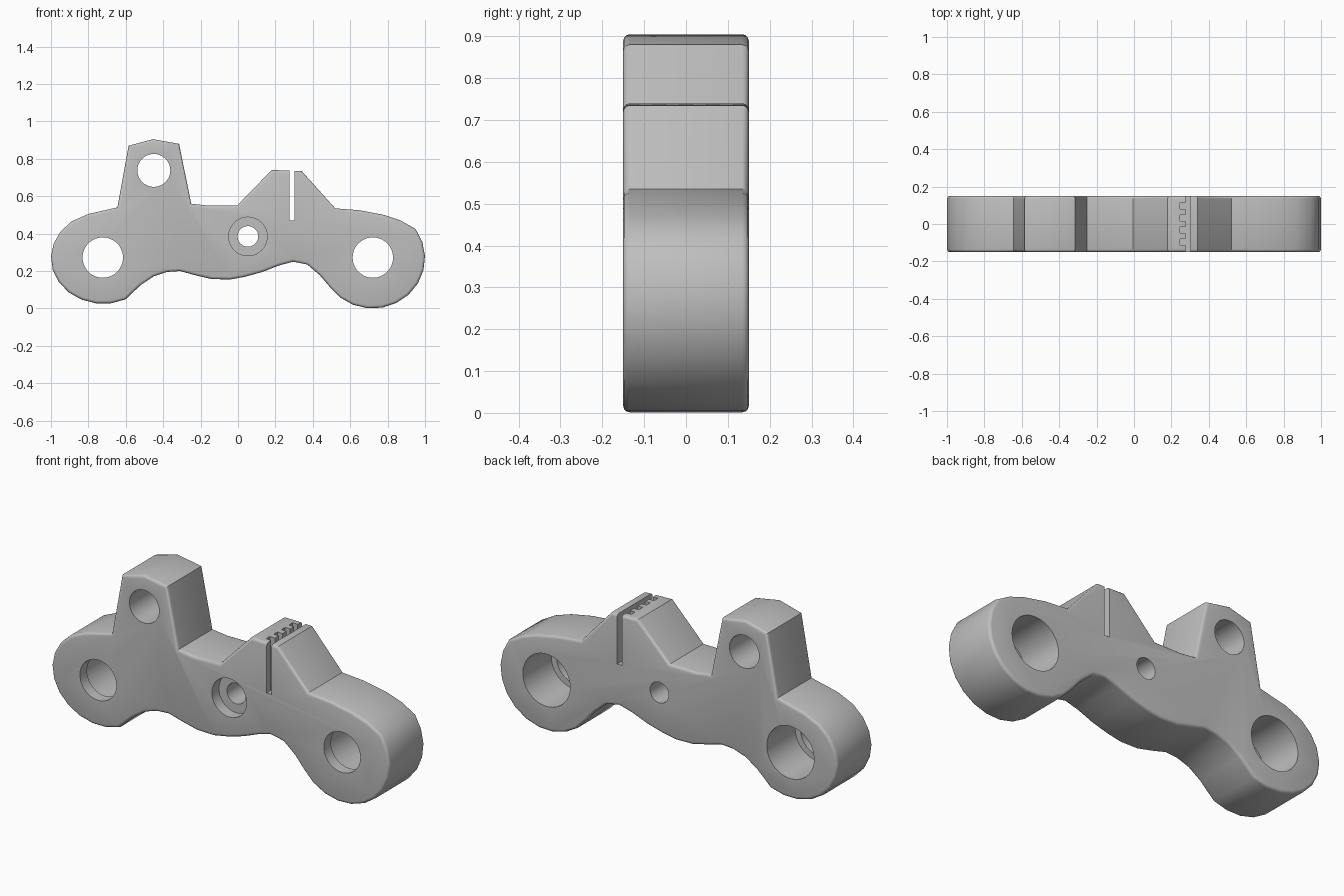
import bpy, bmesh
from math import sin, cos, radians, pi

default = bpy.data.objects.get("Cube")
if default:
    bpy.data.objects.remove(default, do_unlink=True)

HALF = 0.15          # half thickness of the plate
ROUND = 0.015        # rounding of the rims
LIP = 0.06           # depth of the front lips and of the centre recess
BORE_Z = 0.272

grey = bpy.data.materials.new("light_grey")
grey.use_nodes = True
colour = (0.52, 0.52, 0.52, 1)
grey.diffuse_color = colour
bsdf = next(n for n in grey.node_tree.nodes if n.type == "BSDF_PRINCIPLED")
bsdf.inputs["Base Color"].default_value = colour
bsdf.inputs["Roughness"].default_value = 0.6


def arc(cx, cz, rx, rz, start, end, steps):
    """Points along an elliptical arc, angles in degrees."""
    angles = [radians(start + (end - start) * i / steps) for i in range(steps + 1)]
    return [(cx + rx * cos(a), cz + rz * sin(a)) for a in angles]


def add_object(name, bm):
    bmesh.ops.recalc_face_normals(bm, faces=bm.faces[:])
    mesh = bpy.data.meshes.new(name)
    bm.to_mesh(mesh)
    bm.free()
    mesh.materials.append(grey)
    obj = bpy.data.objects.new(name, mesh)
    bpy.context.scene.collection.objects.link(obj)
    return obj


def prism(name, outline, front, back, rounding=0):
    """Extrude an x-z outline along y, optionally rounding both rims."""
    bm = bmesh.new()
    face = bm.faces.new([bm.verts.new((x, front, z)) for x, z in outline])
    result = bmesh.ops.extrude_face_region(bm, geom=[face], use_keep_orig=True)
    for v in result["geom"]:
        if isinstance(v, bmesh.types.BMVert):
            v.co.y = back
    bmesh.ops.recalc_face_normals(bm, faces=bm.faces[:])
    if rounding:
        rims = [e for e in bm.edges if abs(e.verts[0].co.y - e.verts[1].co.y) < rounding]
        bmesh.ops.bevel(bm, geom=rims, offset=rounding, offset_type="OFFSET",
                        segments=3, profile=0.5, affect="EDGES")
    return add_object(name, bm)


def cut(target, cutter):
    """Subtract the cutter and discard it."""
    cutter.hide_render = True
    mod = target.modifiers.new("cut", "BOOLEAN")
    mod.operation = "DIFFERENCE"
    mod.solver = "EXACT"
    mod.object = cutter
    bpy.context.view_layer.objects.active = target
    bpy.ops.object.modifier_apply(modifier=mod.name)
    bpy.data.objects.remove(cutter, do_unlink=True)


def drill(target, x, z, radius, front=-1, back=1):
    circle = arc(x, z, radius, radius, 0, 360, 48)[:-1]
    cut(target, prism("drill", circle, front, back))


def mill(target, x0, x1, z0, z1, front=-1, back=1):
    box = [(x0, z0), (x1, z0), (x1, z1), (x0, z1)]
    cut(target, prism("mill", box, front, back))


# Plate outline: tower, saddle, clamp block, then the two rounded ends
tower = [(-.645, .54), (-.585, .87), (-.455, .905), (-.315, .88), (-.25, .56)]
clamp = [(-.16, .55), (-.005, .55), (.18, .74), (.34, .735), (.52, .535)]
right_shoulder = [(.65, .525), (.78, .5), (.87, .47)]
left_end_top = [(-.89, .465), (-.8, .505)]
underside = [(.44, .175), (.37, .235), (.295, .25), (.22, .23), (.13, .195),
             (.04, .17), (-.04, .155), (-.14, .157), (-.23, .178), (-.31, .2),
             (-.38, .195), (-.45, .172), (-.52, .125)]
outline = (tower + clamp + right_shoulder
           + arc(.72, .27, .28, .27, 35, -145, 11)
           + underside
           + arc(-.72, .27, .28, .245, -65, -215, 9)
           + left_end_top)
body = prism("carriage_plate", outline, -HALF, HALF, ROUND)

# End bores: narrow lip in front, wide pocket behind
for x in (-.723, .721):
    drill(body, x, BORE_Z, .108)
    drill(body, x, BORE_Z, .14, front=LIP - HALF)

# Tower hole, and the centre hole with its front recess
drill(body, -.45, .738, .088)
drill(body, .053, .385, .055)
drill(body, .053, .385, .103, back=LIP - HALF)

# Clamp slot with toothed left wall
mill(body, .275, .303, .47, 1)
pitch = .064
for i in range(4):
    y = (i - 1.5) * pitch
    mill(body, .245, .285, .47, 1, y - pitch / 4, y + pitch / 4)

bpy.ops.object.select_all(action="DESELECT")
body.select_set(True)
bpy.context.view_layer.objects.active = body
bpy.ops.object.shade_smooth_by_angle(angle=radians(32))
